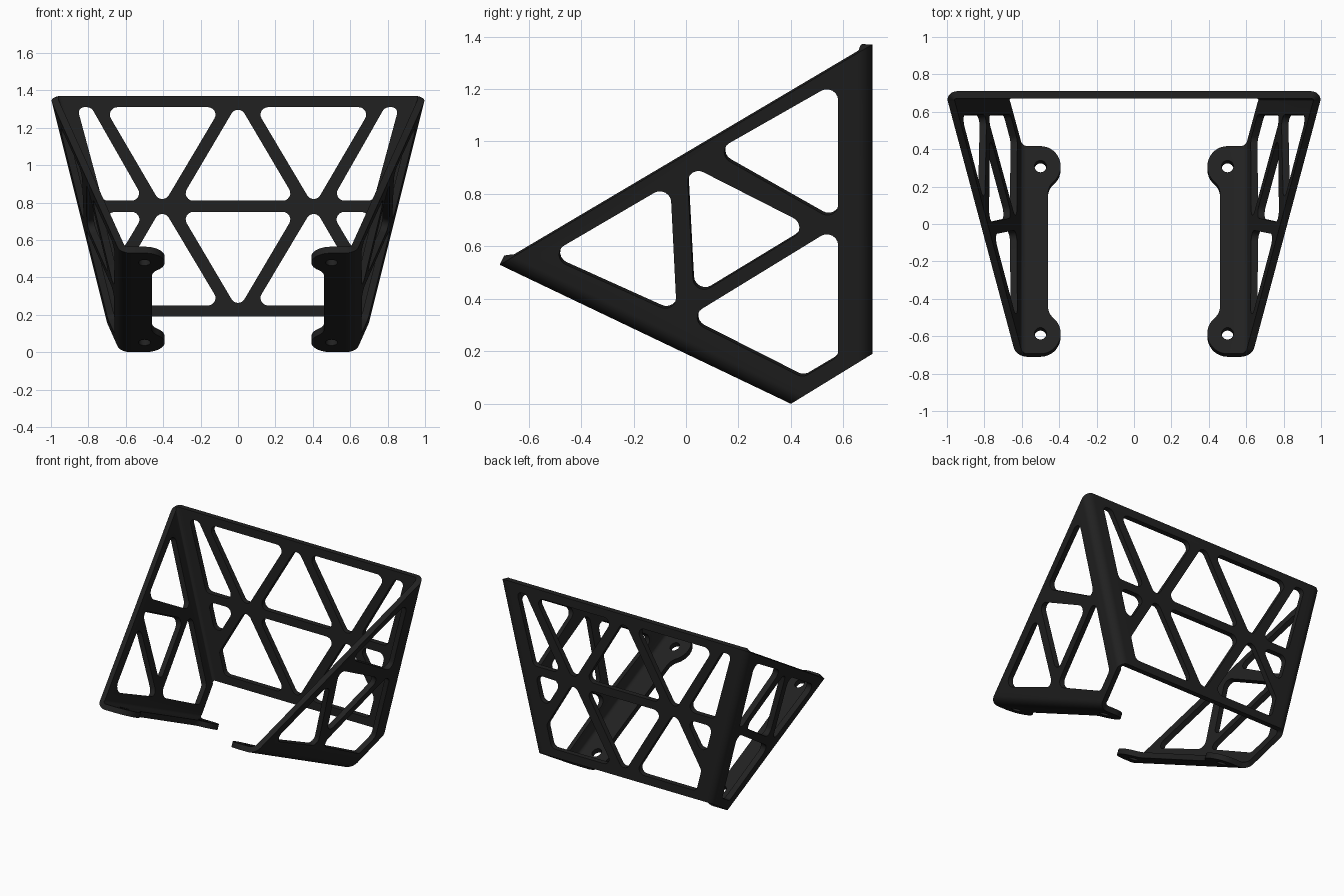
import bpy, bmesh, math
from mathutils import Vector as V

if "Cube" in bpy.data.objects:
    bpy.data.objects.remove(bpy.data.objects["Cube"])

THICK = 0.038

# Key corners of the right half (outer sheet surface): top rear, front tip, bottom, lower rear
A, B, C = V((1.01, .71, 1.37)), V((.63, -.71, .53)), V((.63, .40, 0))
N = (B - A).cross(C - A)


def on_side(y, z):
    return V((A.x - (N.y * (y - A.y) + N.z * (z - A.z)) / N.x, y, z))


def on_flange(x, y):
    return V((x, y, (y - C.y) * B.z / (B.y - C.y)))


def on_back(x, z):
    return V((x, .71, z))


D = on_side(.71, .19)


def fillet(p1, p0, p2, n=8):
    """Circular arc from p1 to p2, tangent to the corner p0."""
    w = math.sin((p1 - p0).angle(p2 - p0) / 2)
    out = []
    for i in range(n + 1):
        t = i / n
        a, b, c = (1 - t) ** 2, 2 * t * (1 - t) * w, t * t
        out.append((p1 * a + p0 * b + p2 * c) / (a + b + c))
    return out


def rounded(pts, r):
    """Polygon with rounded corners."""
    out = []
    for i, p in enumerate(pts):
        a, b = pts[i - 1] - p, pts[(i + 1) % len(pts)] - p
        t = min(r / math.tan(a.angle(b) / 2), a.length * .49, b.length * .49)
        out += fillet(p + a.normalized() * t, p, p + b.normalized() * t, 6)
    return out


def toward(p, q, s):
    return p + (q - p).normalized() * s


def mir(p, s):
    return V((p.x * s, p.y, p.z))


bm = bmesh.new()


def panel(loops, normal):
    """Flat panel: first loop is the outline, the others are openings."""
    edges = []
    for loop in loops:
        vs = [bm.verts.new(p) for p in loop]
        edges += [bm.edges.new((vs[i - 1], vs[i])) for i in range(len(vs))]
    bmesh.ops.triangle_fill(bm, use_beauty=True, edges=edges, normal=normal)


def strip(row1, row2):
    """Rounded bend between two panels."""
    for i in range(len(row1) - 1):
        bm.faces.new([bm.verts.new(p) for p in (row1[i], row1[i + 1], row2[i + 1], row2[i])])


# Points where the bends start on each panel
S1, S2 = .065, .06
A_side, D_side = toward(A, B, S1), toward(D, C, S1)
A_back, D_back = A - V((S1, 0, 0)), D - V((S1, 0, 0))
B_side, C_side = toward(B, A, S2), toward(C, D, S2)
B_fl, C_fl = B - V((S2, 0, 0)), C - V((S2, 0, 0))

# Back panel truss
back_mid = [[(0, 1.335), (.31, .81), (-.31, .81)], [(0, .225), (.31, .75), (-.31, .75)]]
back_half = [
    [(.715, 1.31), (.09, 1.31), (.405, .78)],
    [(.86, 1.31), (.785, 1.31), (.50, .81), (.725, .81)],
    [(.405, .778), (.09, .25), (.58, .25), (.62, .41)],
    [(.71, .75), (.4965, .75), (.645, .50)],
]
holes = back_mid + [[(s * x, z) for x, z in h] for h in back_half for s in (1, -1)]
panel([[A_back, D_back, mir(D_back, -1), mir(A_back, -1)]]
      + [rounded([on_back(*p) for p in h], .04) for h in holes], V((0, 1, 0)))

# Side panel openings (y, z)
side_holes = [
    [(-.532, .564), (-.06, .84), (-.035, .34)],
    [(.003, .915), (.475, .675), (.03, .405)],
    [(.104, .959), (.58, 1.23), (.58, .69)],
    [(0, .325), (.58, .68), (.58, .18), (.445, .10)],
]
side = [[A_side, B_side, C_side, D_side]] + \
    [rounded([on_side(*p) for p in h], .042) for h in side_holes]

# Mounting flange with two round ears
R, EX, NECK = .108, .50, .46
EARS = (-.602, .292)


def ear(cy, s):
    """Ear outline from the flange end to the neck; s=1 front, s=-1 rear."""
    pts = [V((EX + R * math.cos(math.radians(a)), cy + s * R * math.sin(math.radians(a)), 0))
           for a in range(270, 129, -10)]
    e, d = pts[-1], V((.766, s * .643, 0))
    k = e + d * ((NECK - e.x) / d.x)
    t = (k - e).length
    pts += fillet(e, k, k + V((0, s * t, 0)), 6)[1:]
    return [on_flange(p.x, p.y) for p in pts]


flange = [[B_fl] + ear(EARS[0], 1) + ear(EARS[1], -1)[::-1] + [C_fl]]
for cy in EARS:
    flange.append([on_flange(EX + .032 * math.cos(i * math.tau / 24),
                             cy + .032 * math.sin(i * math.tau / 24)) for i in range(24)])

# Both sides: side panel, flange and the two bends
fn = V((1, 0, 0)).cross(C - B).normalized()
for s in (1, -1):
    m = lambda loop: [mir(p, s) for p in loop]
    panel([m(l) for l in side], mir(N.normalized(), s))
    panel([m(l) for l in flange], fn)
    strip(m(fillet(A_side, A, A_back)), m(fillet(D_side, D, D_back)))
    strip(m(fillet(B_side, B, B_fl)), m(fillet(C_side, C, C_fl)))

# Weld into one folded sheet with outward normals
bmesh.ops.remove_doubles(bm, verts=bm.verts[:], dist=2e-4)
bmesh.ops.recalc_face_normals(bm, faces=bm.faces[:])
rear = max(bm.faces, key=lambda f: f.calc_center_median().y - 10 * (abs(f.normal.y) < .99))
if rear.normal.y < 0:
    bmesh.ops.reverse_faces(bm, faces=bm.faces[:])

me = bpy.data.meshes.new("folded_truss_bracket")
bm.to_mesh(me)
bm.free()
ob = bpy.data.objects.new("folded_truss_bracket", me)
bpy.context.collection.objects.link(ob)
mat = bpy.data.materials.new("black")
mat.diffuse_color = (.015, .015, .015, 1)
mat.use_nodes = True
mat.node_tree.nodes["Principled BSDF"].inputs["Base Color"].default_value = mat.diffuse_color
me.materials.append(mat)

# Sheet thickness, inward
sol = ob.modifiers.new("thickness", 'SOLIDIFY')
sol.thickness, sol.offset = THICK, -1
sol.use_even_offset = sol.use_quality_normals = True
bpy.context.view_layer.objects.active = ob
ob.select_set(True)
bpy.ops.object.modifier_apply(modifier="thickness")
bpy.ops.object.shade_smooth_by_angle(angle=math.radians(30))
